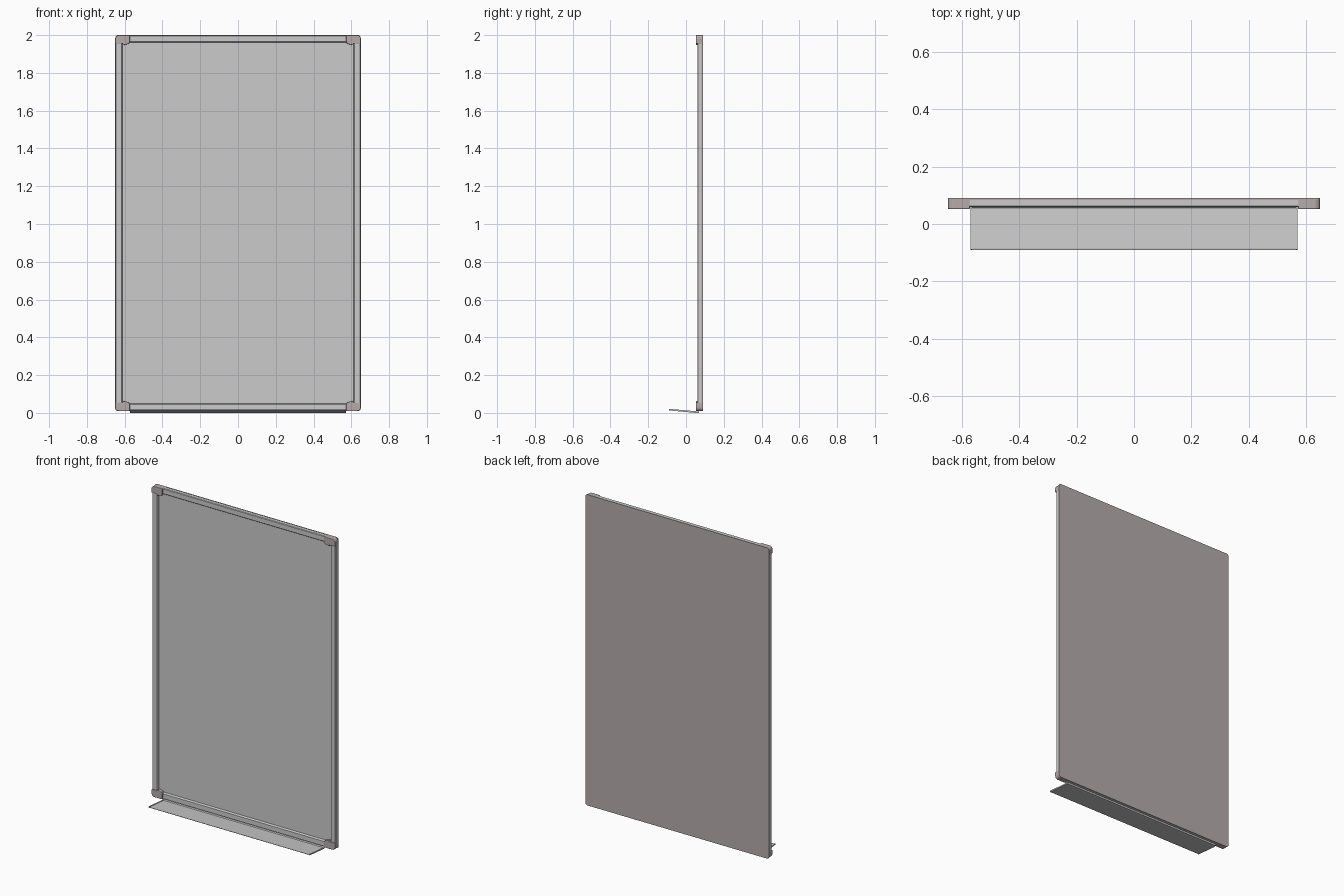
import bpy, bmesh, math
from mathutils import Vector

if "Cube" in bpy.data.objects:
    bpy.data.objects.remove(bpy.data.objects["Cube"])

W, Z0, Z1 = 0.65, 0.01, 2.0      # half width, bottom, top of the frame
ZC, H = (Z0 + Z1) / 2, (Z1 - Z0) / 2
BACK, FRONT = 0.089, 0.06        # frame depth in y


def material(name, colour):
    m = bpy.data.materials.new(name)
    m.diffuse_color = colour
    m.use_nodes = True
    m.node_tree.nodes["Principled BSDF"].inputs["Base Color"].default_value = m.diffuse_color
    return m


brown = material("warm_grey", (0.47, 0.41, 0.41, 1))


def prism(name, points, offset, mat=None, bevel=0):
    """Extrude a closed outline of 3D points along an offset."""
    bm = bmesh.new()
    face = bm.faces.new([bm.verts.new(p) for p in points])
    ext = bmesh.ops.extrude_face_region(bm, geom=[face])
    bmesh.ops.translate(bm, vec=Vector(offset),
                        verts=[g for g in ext["geom"] if isinstance(g, bmesh.types.BMVert)])
    bmesh.ops.recalc_face_normals(bm, faces=bm.faces)
    mesh = bpy.data.meshes.new(name)
    bm.to_mesh(mesh)
    bm.free()
    ob = bpy.data.objects.new(name, mesh)
    bpy.context.collection.objects.link(ob)
    if mat:
        mesh.materials.append(mat)
    if bevel:
        mod = ob.modifiers.new("bevel", 'BEVEL')
        mod.width, mod.segments = bevel, 2
        mod.limit_method, mod.angle_limit = 'ANGLE', math.radians(50)
    return ob


def arc(cx, cz, r, a0, a1, n=5):
    return [(cx + r * math.cos(math.radians(a0 + (a1 - a0) * i / n)),
             cz + r * math.sin(math.radians(a0 + (a1 - a0) * i / n))) for i in range(n + 1)]


# Writing surface, recessed inside the frame
prism("writing_surface",
      [(x, 0.072, z) for x, z in ((-0.63, Z0 + 0.02), (0.63, Z0 + 0.02),
                                  (0.63, Z1 - 0.02), (-0.63, Z1 - 0.02))],
      (0, 0.012, 0))

# Backing panel with rounded corners
r = 0.015
outline = []
for sx, sz, a in ((1, 1, 0), (-1, 1, 90), (-1, -1, 180), (1, -1, 270)):
    outline += arc(sx * (W - r), ZC + sz * (H - r), r, a, a + 90)
prism("back_panel", [(x, 0.083, z) for x, z in outline], (0, 0.007, 0), brown)

# Frame rails: (distance in from outer edge, y), with a sloping inner lip
rail = [(0.001, BACK - 0.004), (0.001, FRONT + 0.003), (0.004, FRONT),
        (0.034, FRONT), (0.037, FRONT + 0.003), (0.040, 0.073), (0.040, BACK - 0.004)]
for s, side, level in ((-1, "left", "bottom"), (1, "right", "top")):
    prism(side + "_rail", [(s * (W - d), y, Z0 + 0.03) for d, y in rail],
          (0, 0, Z1 - Z0 - 0.06))
    prism(level + "_rail", [(-0.6, y, ZC + s * (H - d)) for d, y in rail], (1.2, 0, 0))

# Corner caps: stepped outline measured inwards from the outer corner
r = 0.02
cap = arc(r, r, r, 180, 270) + [(0.077, 0), (0.077, 0.036), (0.072, 0.046),
                                (0.043, 0.053), (0.040, 0.045), (0, 0.045)]
for sx in (-1, 1):
    for sz in (-1, 1):
        prism("corner_cap", [(sx * (W - u), 0.052, ZC + sz * (H - v)) for u, v in cap],
              (0, BACK + 0.001 - 0.052, 0), brown, 0.003)

# Pen tray: thin sheet rising slightly towards the front, with end strips
tray = [(0.07, 0.0), (0.07, 0.011), (0.06, 0.011), (0.055, 0.006),
        (-0.086, 0.018), (-0.09, 0.017), (-0.089, 0.014), (0.05, 0.0)]
prism("pen_tray", [(-0.565, y, z) for y, z in tray], (1.13, 0, 0))
end = [(0.06, 0.0), (0.06, 0.013), (0.05, 0.009), (-0.089, 0.021), (-0.09, 0.013), (0.05, 0.0)]
for s in (-1, 1):
    prism("tray_end", [(s * 0.565, y, z) for y, z in end], (s * 0.006, 0, 0))
